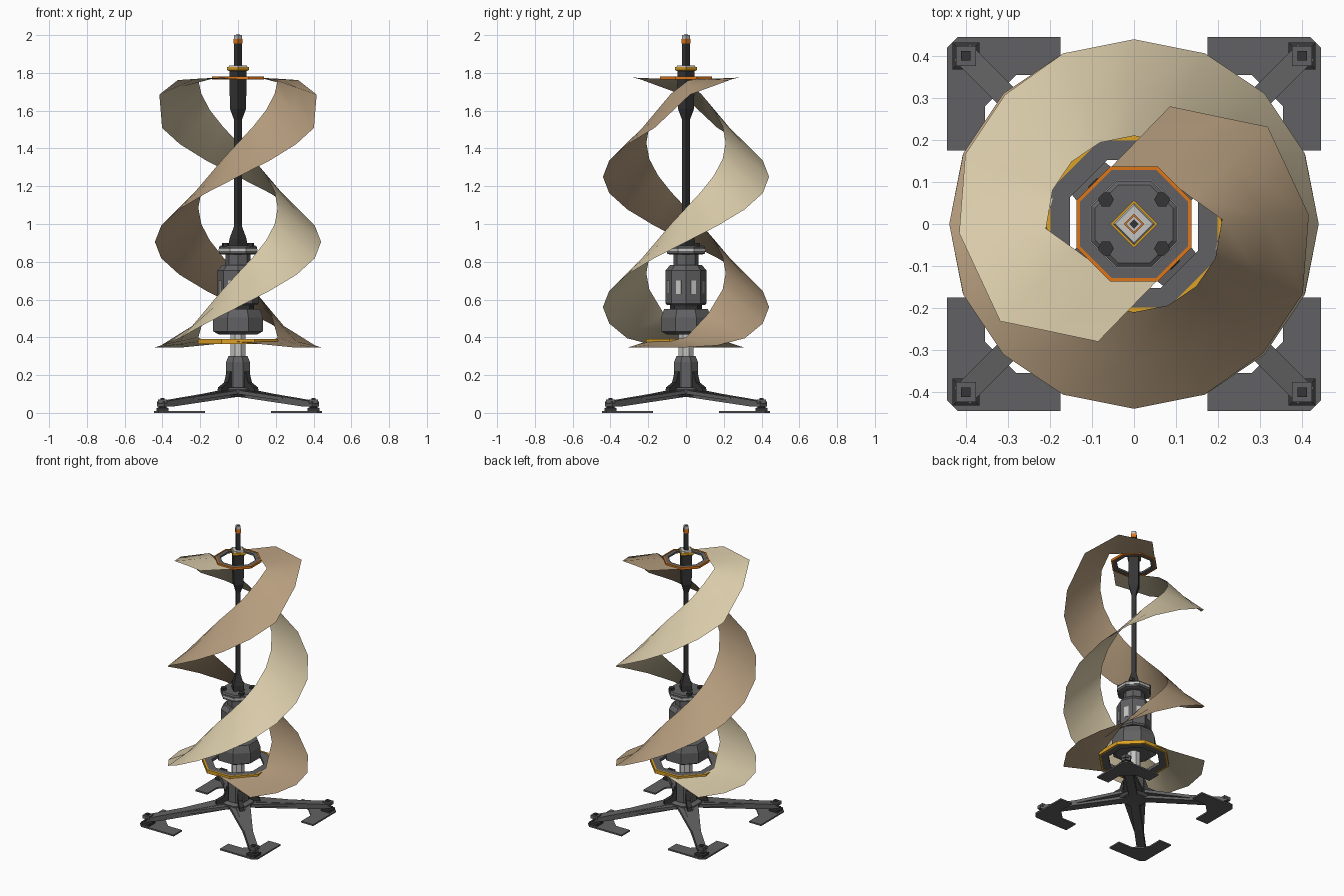
import bpy, bmesh
from math import sin, cos, radians, pi
from mathutils import Vector, Matrix

cube = bpy.data.objects.get("Cube")
if cube:
    bpy.data.objects.remove(cube, do_unlink=True)


def material(name, r, g, b):
    m = bpy.data.materials.new(name)
    m.use_nodes = True
    m.diffuse_color = (r, g, b, 1)
    m.node_tree.nodes["Principled BSDF"].inputs["Base Color"].default_value = (r, g, b, 1)
    return m


cream = material("cream", .70, .60, .40)
tan = material("tan", .47, .34, .21)
grey = material("grey", .12, .12, .125)
dark = material("dark_grey", .035, .035, .037)
light = material("light_grey", .55, .55, .54)
gold = material("gold", .72, .36, .02)
orange = material("orange", .72, .18, .01)


def finish(name, bm, mat):
    bmesh.ops.recalc_face_normals(bm, faces=bm.faces[:])
    me = bpy.data.meshes.new(name)
    bm.to_mesh(me)
    bm.free()
    ob = bpy.data.objects.new(name, me)
    bpy.context.collection.objects.link(ob)
    me.materials.append(mat)
    return ob


def polar(a, r, z):
    return Vector((r * cos(radians(a)), r * sin(radians(a)), z))


def lathe(name, profile, sides, mat, turn=0, closed=False, at=(0, 0)):
    """Faceted solid (or ring when closed) from (radius, z) points."""
    bm = bmesh.new()
    off = Vector((at[0], at[1], 0))
    rows = [[bm.verts.new(polar(turn + 360 * i / sides, r, z) + off)
             for i in range(sides)] for r, z in profile]
    pairs = list(zip(rows, rows[1:] + rows[:1]))
    for a, b in (pairs if closed else pairs[:-1]):
        for i in range(sides):
            j = (i + 1) % sides
            bm.faces.new((a[i], a[j], b[j], b[i]))
    if not closed:
        bm.faces.new(rows[0])
        bm.faces.new(rows[-1])
    return finish(name, bm, mat)


def ring(name, r0, r1, z0, z1, mat):
    return lathe(name, [(r0, z0), (r1, z0), (r1, z1), (r0, z1)], 8, mat, 22.5, True)


def prism(name, outline, depth, mat, matrix):
    """Extruded flat outline, placed by a matrix."""
    bm = bmesh.new()
    f = bm.faces.new([bm.verts.new((x, y, 0)) for x, y in outline])
    ext = bmesh.ops.extrude_face_region(bm, geom=[f])["geom"]
    bmesh.ops.translate(bm, verts=[v for v in ext if isinstance(v, bmesh.types.BMVert)],
                        vec=(0, 0, depth))
    bm.transform(matrix)
    return finish(name, bm, mat)


# Helical blades: paired outer and inner edge points (angle, radius, height)
def rise(a):
    return .215 + a / 90 * .345


outer = [(-45, .44, .345), (-22, .44, .345), (0, .44, .347), (22, .44, .357), (45, .44, .395)]
inner = [(-95, .21, .378), (-62, .21, .378), (-30, .21, .38), (0, .21, .40), (34, .21, .525)]
for k in range(13):
    a = 67.5 + 22.5 * k
    outer.append((a, .44 if k < 11 else .435, rise(a)))
    inner.append((a, .21, rise(a) + .18))
outer += [(363, .417, 1.685), (396, .394, 1.762), (412, .325, 1.77), (433, .293, 1.775)]
inner += [(363, .21, 1.76), (384, .152, 1.768), (428, .137, 1.769), (473, .145, 1.769)]


def blade(name, turn, mat):
    bm = bmesh.new()
    rows = []
    for (ao, ro, zo), (ai, ri, zi) in zip(outer, inner):
        o, i = polar(ao + turn, ro, zo), polar(ai + turn, ri, zi)
        rows.append([bm.verts.new(o.lerp(i, t / 2)) for t in range(3)])
    for p, q in zip(rows, rows[1:]):
        for t in range(2):
            bm.faces.new((p[t], p[t + 1], q[t + 1], q[t]))
    ob = finish(name, bm, mat)
    for f in ob.data.polygons:
        f.use_smooth = True


blade("tan_blade", 0, tan)
blade("cream_blade", 180, cream)

# Octagonal rings that hold the blades
ring("top_ring", .112, .139, 1.766, 1.778, grey)
ring("top_ring_rim", .139, .148, 1.764, 1.78, orange)
ring("bottom_ring", .165, .215, .368, .388, grey)
ring("bottom_ring_rim", .215, .228, .366, .39, gold)

# Mast, four-sided
lathe("tip", [(.02, 1.98), (.02, 2.0)], 4, light)
lathe("tip_core", [(.011, 2.0), (.011, 2.002)], 4, dark)
lathe("tip_band", [(.024, 1.955), (.024, 1.98)], 4, orange)
lathe("tip_rod", [(.02, 1.835), (.02, 1.955)], 4, dark)
lathe("collar_cap", [(.05, 1.832), (.045, 1.84)], 4, light)
lathe("collar", [(.05, 1.81), (.057, 1.816), (.057, 1.832)], 4, gold)
lathe("upper_housing", [(.02, 1.55), (.043, 1.61), (.045, 1.81)], 4, dark)
lathe("mast", [(.02, .98), (.02, 1.56)], 4, dark)
lathe("mast_foot", [(.048, .88), (.046, .92), (.02, .99)], 4, dark)

# Generator with flange, bolts and windows
lathe("flange_top", [(.11, .868), (.11, .878), (.1, .885)], 8, grey, 22.5)
lathe("flange_seam", [(.112, .856), (.112, .868)], 8, light, 22.5)
lathe("flange_bottom", [(.09, .838), (.108, .843), (.108, .856)], 8, grey, 22.5)
for sx in (-1, 1):
    for sy in (-1, 1):
        lathe("flange_bolt", [(.019, .88), (.019, .9)], 6, dark, 0, at=(sx * .067, sy * .058))
lathe("generator_neck", [(.066, .77), (.066, .84)], 8, grey)
lathe("generator_body", [(.1, .57), (.108, .58), (.108, .755), (.085, .782)], 8, grey)
for k in range(8):
    a = radians(22.5 + 45 * k)
    m = Matrix.Rotation(a, 4, 'Z') @ Matrix.Translation((.097, 0, .665)) @ Matrix.Rotation(pi / 2, 4, 'Y')
    prism("window", [(-.035, -.015), (.035, -.015), (.035, .015), (-.035, .015)], .006, light, m)
lathe("generator_waist", [(.085, .54), (.085, .575)], 8, dark)
lathe("generator_skirt", [(.11, .415), (.143, .432), (.143, .505), (.125, .55)], 8, grey, 22.5)

# Lower shaft and base column
lathe("lower_shaft", [(.042, .28), (.042, .42)], 8, light, 22.5)
lathe("base_column", [(.068, .1), (.068, .27), (.055, .3)], 8, grey, 22.5)
lathe("hub", [(.08, .085), (.1, .1), (.1, .125), (.08, .135)], 8, grey, 22.5)

# Four legs with gussets, foot blocks and corner plates
side_profile = [(.03, .085), (.03, .13), (.1, .118), (.53, .066), (.58, .06), (.58, .035), (.5, .035)]
gusset_profile = [(.04, .11), (.14, .11), (.135, .135), (.09, .16), (.07, .22), (.04, .22)]
plate = [(.0, .42), (.025, .445), (.27, .445), (.27, .355), (.165, .355),
         (.09, .28), (.09, .175), (0, .175)]
for k in range(4):
    spin = Matrix.Rotation(radians(45 + 90 * k), 4, 'Z')

    def upright(thick):
        return spin @ Matrix.Translation((0, thick / 2, 0)) @ Matrix.Rotation(pi / 2, 4, 'X')
    prism("leg", side_profile, .055, grey, upright(.055))
    prism("gusset", gusset_profile, .03, dark, upright(.03))
    for s in (-1, 1):
        # Slim braces splaying from each side of the leg to the hub
        prism("leg_brace", [(.07, s * .03), (.07, s * .065), (.36, s * .03), (.36, s * .02)],
              .02, grey, spin @ Matrix.Translation((0, 0, .108)) @ Matrix.Rotation(.121, 4, 'Y'))
    corner = polar(45 + 90 * k, .566, 0)
    lathe("foot_block", [(.045, .008), (.045, .025), (.03, .03), (.03, .035)], 4, dark, 45, at=corner.xy)
    lathe("foot_cap", [(.034, .05), (.034, .072)], 4, grey, 45, at=corner.xy)
    lathe("foot_pin", [(.016, .072), (.016, .078)], 4, dark, 45, at=corner.xy)
    prism("foot_plate", plate, .01, grey,
          Matrix.Rotation(radians(90 * k), 4, 'Z') @ Matrix.Translation((-.445, 0, 0)))
